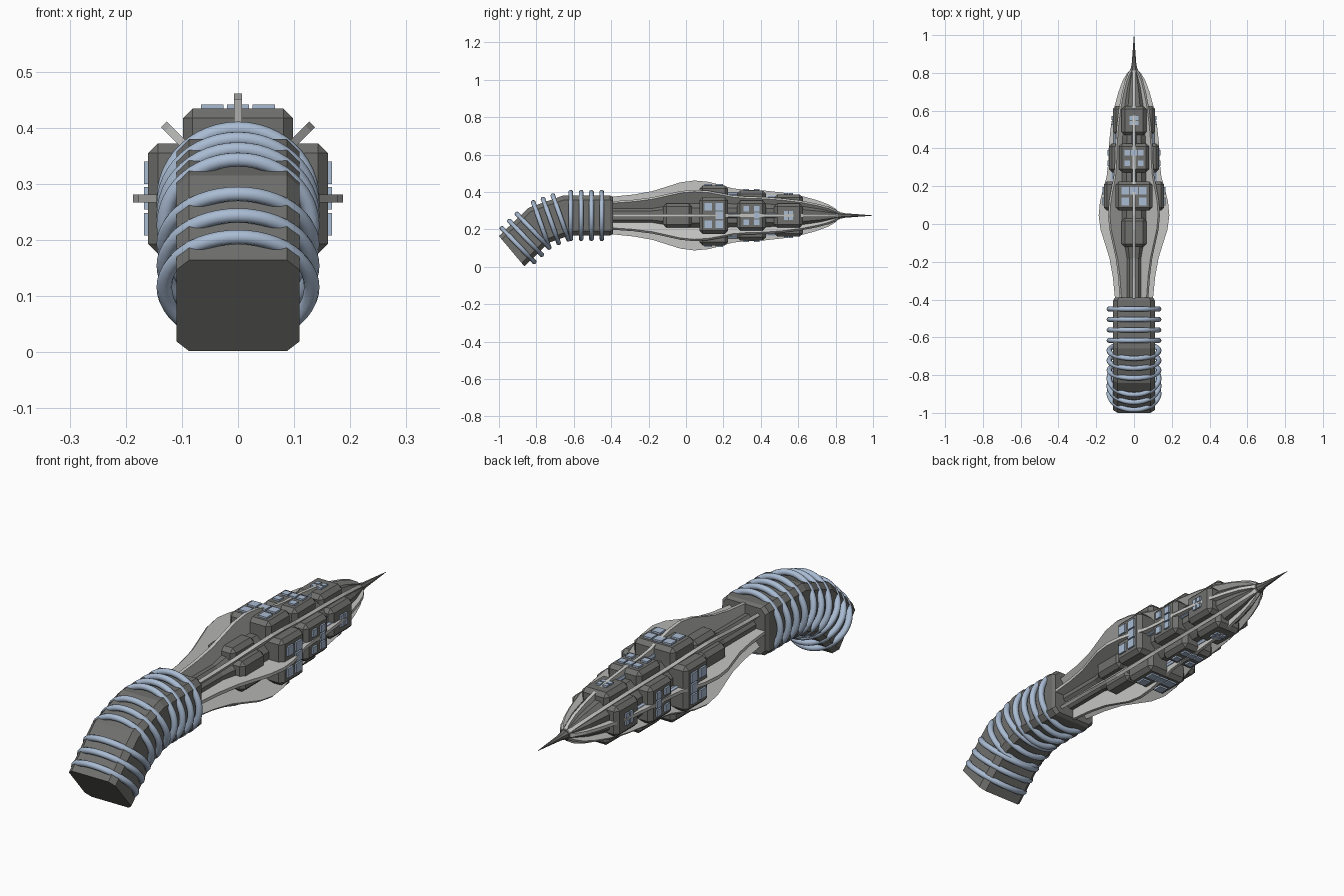
import bpy, bmesh, math
from mathutils import Matrix, Vector

if "Cube" in bpy.data.objects:
    bpy.data.objects.remove(bpy.data.objects["Cube"])

AXIS = 0.274  # height of the main axis


def material(name, rgb):
    m = bpy.data.materials.new(name)
    m.diffuse_color = (*rgb, 1)
    m.use_nodes = True
    m.node_tree.nodes["Principled BSDF"].inputs["Base Color"].default_value = m.diffuse_color
    return m


DARK = material("dark_grey", (0.16, 0.16, 0.155))
LIGHT = material("light_grey", (0.56, 0.56, 0.55))
BLUE = material("pale_blue", (0.40, 0.50, 0.65))


def finish(name, bm, mat, matrix=None):
    bmesh.ops.recalc_face_normals(bm, faces=bm.faces[:])
    me = bpy.data.meshes.new(name)
    bm.to_mesh(me)
    bm.free()
    me.materials.append(mat)
    ob = bpy.data.objects.new(name, me)
    if matrix is not None:
        ob.matrix_world = matrix
    bpy.context.collection.objects.link(ob)
    return ob


def loft(name, sections, mat):
    """Skin equal-sized rings of points and cap both ends."""
    bm = bmesh.new()
    rings = [[bm.verts.new(p) for p in s] for s in sections]
    n = len(rings[0])
    for a, b in zip(rings, rings[1:]):
        for i in range(n):
            j = (i + 1) % n
            bm.faces.new((a[i], a[j], b[j], b[i]))
    bm.faces.new(rings[0])
    bm.faces.new(rings[-1])
    return finish(name, bm, mat)


def box(bm, center, size):
    bmesh.ops.create_cube(bm, size=1, matrix=Matrix.Translation(center) @ Matrix.Diagonal((*size, 1)))


def around(angle):
    return Matrix.Translation((0, 0, AXIS)) @ Matrix.Rotation(angle, 4, 'Y')


# Bent grip: chamfered box section swept through two mitred bends
W, H, C = 0.11, 0.106, 0.023
section = [(W, H - C), (W - C, H), (C - W, H), (-W, H - C),
           (-W, C - H), (C - W, -H), (W - C, -H), (W, C - H)]
stations = [(-0.39, AXIS, 0, 0.92), (-0.405, AXIS, 0, 1), (-0.64, AXIS, 10, 1),
            (-0.787, 0.222, 30, 1), (-0.932, 0.083, 40, 1)]
rings = []
for y, z, deg, s in stations:
    a = math.radians(deg)
    k = s / math.cos(math.radians(10)) if deg in (10, 30) else s
    rings.append([(x * s, y - h * k * math.sin(a), z + h * k * math.cos(a)) for x, h in section])
loft("grip", rings, DARK)

# Coils around the grip, spaced along its centre line
path = [Vector((0, -0.39, AXIS)), Vector((0, -0.64, AXIS)),
        Vector((0, -0.787, 0.222)), Vector((0, -0.932, 0.083))]
for i in range(10):
    s = 0.06 + 0.0555 * i
    for a, b in zip(path, path[1:]):
        length = (b - a).length
        if s <= length:
            break
        s -= length
    d = (b - a).normalized()
    slope = math.atan2(-d.z, -d.y)
    bpy.ops.mesh.primitive_torus_add(major_segments=48, minor_segments=10,
                                     major_radius=0.124, minor_radius=0.013)
    coil = bpy.context.object
    coil.name = f"grip_coil_{i + 1}"
    coil.matrix_world = (Matrix.Translation(a + d * s) @ Matrix.Rotation(slope + math.pi / 2, 4, 'X')
                         @ Matrix.Diagonal((1.06, 1, 1, 1)))
    coil.data.materials.append(BLUE)
    bpy.ops.object.shade_smooth()


# Core shaft and hull: eight-sided turned profiles
def turned(name, profile, mat, sides=8):
    rows = []
    for y, r in profile:
        rows.append([(r * math.cos((k + .5) * math.tau / sides), y,
                      AXIS + r * math.sin((k + .5) * math.tau / sides)) for k in range(sides)])
    return loft(name, rows, mat)


turned("shaft", [(-0.40, 0.064), (-0.12, 0.064)], DARK)
turned("hull", [(-0.20, 0.06), (-0.03, 0.104), (0.22, 0.104), (0.45, 0.1),
                (0.6, 0.088), (0.72, 0.06), (0.82, 0.022)], DARK)
turned("nose_spike", [(0.80, 0.024), (0.85, 0.013), (1.0, 0.0008)], DARK)

# Eight radial fins with a wavy outline
outline = [(-0.40, 0.10), (-0.28, 0.112), (-0.18, 0.13), (-0.10, 0.155), (-0.03, 0.177),
           (0.045, 0.187), (0.12, 0.18), (0.19, 0.162), (0.25, 0.145), (0.32, 0.137),
           (0.42, 0.133), (0.52, 0.122), (0.62, 0.104), (0.70, 0.082), (0.76, 0.06),
           (0.80, 0.036), (0.825, 0.01)]
for i in range(8):
    bm = bmesh.new()
    pts = [(-0.40, 0.0)] + outline + [(0.825, 0.0)]
    face = bm.faces.new([bm.verts.new((-0.007, y, r)) for y, r in pts])
    ext = bmesh.ops.extrude_face_region(bm, geom=[face])
    bmesh.ops.translate(bm, vec=(0.014, 0, 0),
                        verts=[v for v in ext["geom"] if isinstance(v, bmesh.types.BMVert)])
    finish(f"fin_{i + 1}", bm, LIGHT, around(i * math.pi / 4))

# Cabins on four sides: y centre, half width, radius, window size, window places
five = [(-1, -1), (1, -1), (-1, 1), (1, 1), (0, 1)]
four = five[:4]
cabins = [("rear_cabin", -0.045, 0.065, 0.110, 0, 0, 0, []),
          ("large_cabin", 0.148, 0.098, 0.160, 0.040, 0.046, 0.029, five),
          ("middle_cabin", 0.350, 0.080, 0.133, 0.030, 0.036, 0.028, five),
          ("front_cabin", 0.548, 0.065, 0.112, 0.020, 0.015, 0.013, four)]
for side in range(4):
    m = around(side * math.pi / 2)
    for name, y, w, r, size, dx, dy, places in cabins:
        bm = bmesh.new()
        box(bm, (0, y, r / 2 + 0.015), (2 * w, 0.154, r - 0.03))
        bmesh.ops.bevel(bm, geom=bm.edges[:], offset=0.017, segments=1, affect='EDGES')
        finish(f"{name}_{side + 1}", bm, DARK, m)
        # Window plates
        if places:
            bm = bmesh.new()
            for px, py in places:
                box(bm, (px * dx, y + py * dy, r + 0.003), (size, size, 0.009))
            finish(f"{name}_windows_{side + 1}", bm, BLUE, m)
    # Small pipes joining the cabins
    for y0, y1, r in [(0.21, 0.29, 0.112), (0.41, 0.49, 0.098)]:
        bm = bmesh.new()
        bmesh.ops.create_cone(bm, cap_ends=True, segments=8, radius1=0.013, radius2=0.013, depth=y1 - y0,
                              matrix=Matrix.Translation((0, (y0 + y1) / 2, r)) @ Matrix.Rotation(math.pi / 2, 4, 'X'))
        finish(f"cabin_pipe_{side + 1}", bm, BLUE, m)
